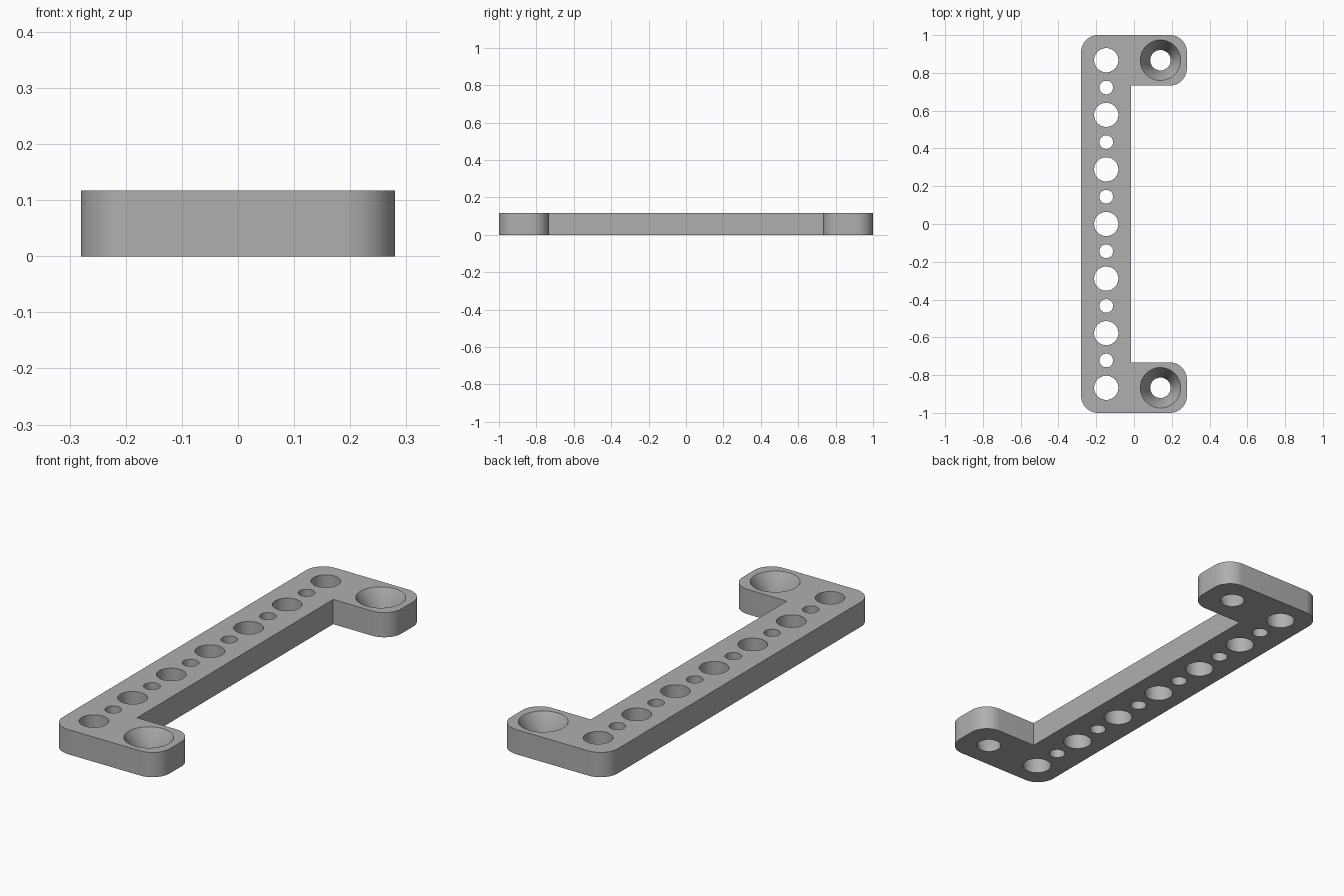
import bpy, bmesh, math
from mathutils import Vector

cube = bpy.data.objects.get("Cube")
if cube:
    bpy.data.objects.remove(cube, do_unlink=True)

HEIGHT = 0.117
HALF_X, HALF_Y = 0.28, 1.0
BAR_X, TAB_Y = -0.015, 0.733
CORNER = 0.09
PITCH = 0.289
HOLE_X, SCREW_X, SCREW_Y = -0.147, 0.14, 3 * PITCH

grey = bpy.data.materials.new("plain grey")
grey.use_nodes = True
grey.diffuse_color = (0.43, 0.43, 0.43, 1)
grey.node_tree.nodes["Principled BSDF"].inputs["Base Color"].default_value = grey.diffuse_color


def make_object(name, bm):
    bmesh.ops.recalc_face_normals(bm, faces=bm.faces)
    mesh = bpy.data.meshes.new(name)
    bm.to_mesh(mesh)
    bm.free()
    mesh.materials.append(grey)
    obj = bpy.data.objects.new(name, mesh)
    bpy.context.collection.objects.link(obj)
    return obj


def rounded(x, y, sx, sy):
    """Arc for an outer corner at x, y pointing towards sx, sy, counterclockwise."""
    centre = Vector((x - sx * CORNER, y - sy * CORNER, 0))
    start = math.atan2(sy, sx) - math.pi / 4
    return [centre + CORNER * Vector((math.cos(a), math.sin(a), 0))
            for a in (start + math.pi / 2 * i / 12 for i in range(13))]


def lathe_cutter(bm, x, y, profile, sides=48):
    """Closed round cutter from (radius, z) pairs."""
    rings = [[bm.verts.new((x + r * math.cos(math.tau * i / sides),
                            y + r * math.sin(math.tau * i / sides), z))
              for i in range(sides)] for r, z in profile]
    for low, high in zip(rings, rings[1:]):
        for i in range(sides):
            j = (i + 1) % sides
            bm.faces.new((low[i], low[j], high[j], high[i]))
    bm.faces.new(rings[0][::-1])
    bm.faces.new(rings[-1])


# Bracket outline: long bar with a rounded tab at each end
outline = (rounded(HALF_X, HALF_Y, 1, 1) + rounded(-HALF_X, HALF_Y, -1, 1)
           + rounded(-HALF_X, -HALF_Y, -1, -1) + rounded(HALF_X, -HALF_Y, 1, -1)
           + rounded(HALF_X, -TAB_Y, 1, 1)
           + [Vector((BAR_X, -TAB_Y, 0)), Vector((BAR_X, TAB_Y, 0))]
           + rounded(HALF_X, TAB_Y, 1, -1))
bm = bmesh.new()
base = bm.faces.new([bm.verts.new(p) for p in outline])
top = bmesh.ops.extrude_face_region(bm, geom=[base], use_keep_orig=True)["geom"]
bmesh.ops.translate(bm, vec=(0, 0, HEIGHT),
                    verts=[v for v in top if isinstance(v, bmesh.types.BMVert)])
bracket = make_object("bracket", bm)

# Alternating large and small holes along the bar
bm = bmesh.new()
for i in range(-6, 7):
    radius = 0.064 if i % 2 == 0 else 0.036
    lathe_cutter(bm, HOLE_X, i * PITCH / 2, [(radius, -0.05), (radius, HEIGHT + 0.05)])

# Countersunk screw holes in the tabs
for side in (-1, 1):
    lathe_cutter(bm, SCREW_X, side * SCREW_Y,
                 [(0.054, -0.05), (0.054, 0.02), (0.107, HEIGHT), (0.107, HEIGHT + 0.05)])
cutter = make_object("hole_cutter", bm)

# Cut the holes, then drop the cutter
cut = bracket.modifiers.new("holes", "BOOLEAN")
cut.object = cutter
cut.solver = "EXACT"
bpy.context.view_layer.objects.active = bracket
bracket.select_set(True)
bpy.ops.object.modifier_apply(modifier=cut.name)
bpy.data.objects.remove(cutter, do_unlink=True)
bpy.ops.object.shade_smooth_by_angle(angle=math.radians(30))
